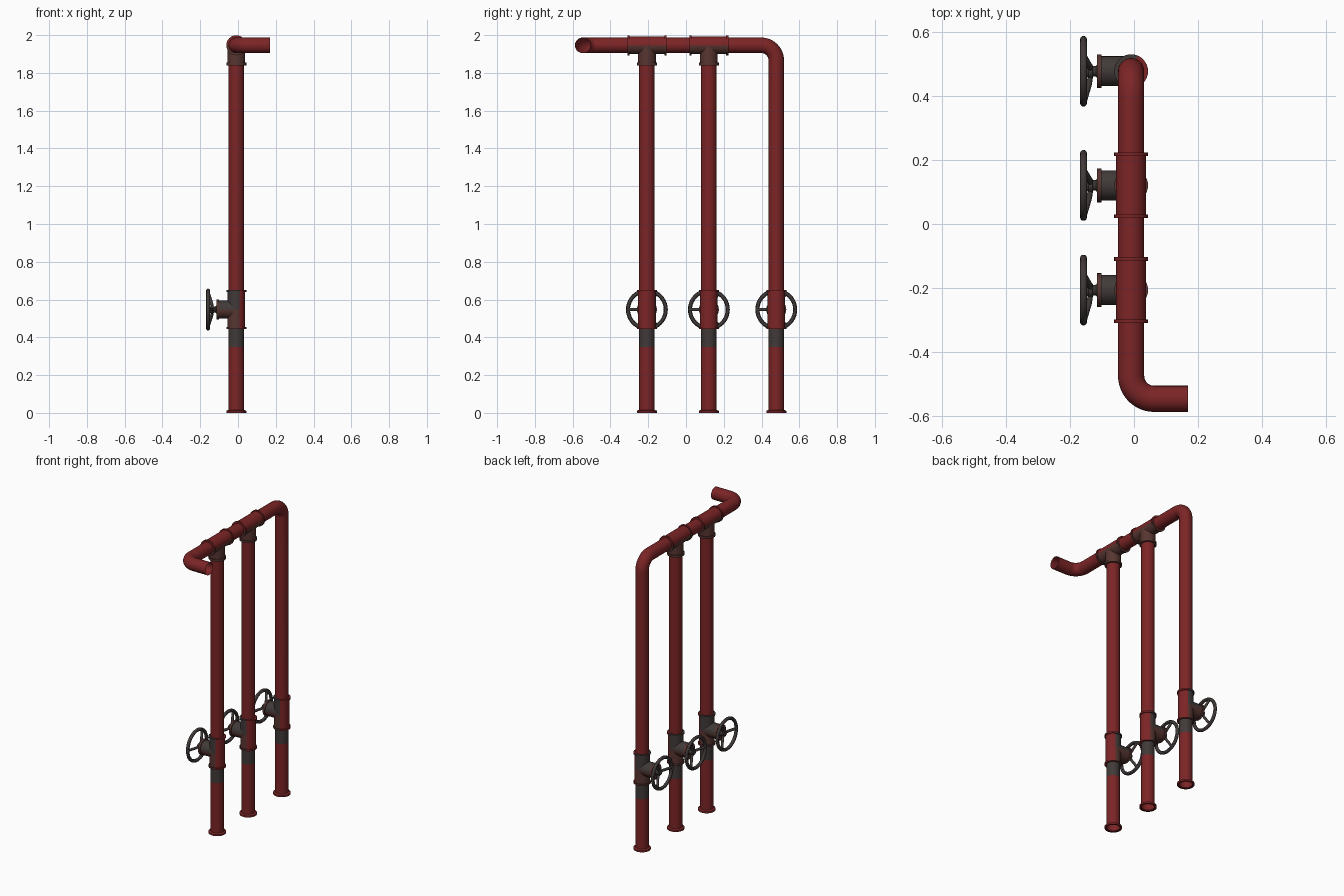
import bpy, bmesh, math
from mathutils import Vector, Matrix

if "Cube" in bpy.data.objects:
    bpy.data.objects.remove(bpy.data.objects["Cube"])

CX, TOP, VALVE_Z = -0.009, 1.946, 0.547
R, RB, RF = 0.041, 0.047, 0.053          # pipe, fitting body, flange radii
YS = (-0.207, 0.121, 0.478)              # riser positions
SEG = 32


def mat(name, rgb):
    m = bpy.data.materials.new(name)
    m.diffuse_color = (*rgb, 1)
    m.use_nodes = True
    m.node_tree.nodes["Principled BSDF"].inputs["Base Color"].default_value = m.diffuse_color
    return m


RED = mat("red paint", (0.20, 0.018, 0.019))
BROWN = mat("worn brown", (0.095, 0.036, 0.030))
GREY = mat("bare dark iron", (0.052, 0.042, 0.040))


def lathe(bm, profile, m):
    """Revolve (radius, height) points around local z, then transform by m."""
    rings = []
    for r, h in profile:
        rings.append([bm.verts.new(m @ Vector((r * math.cos(a), r * math.sin(a), h)))
                      for a in (2 * math.pi * i / SEG for i in range(SEG))])
    for a, b in zip(rings, rings[1:]):
        for i in range(SEG):
            j = (i + 1) % SEG
            bm.faces.new((a[i], a[j], b[j], b[i]))


def finish(bm, name, mats, rule=None, m=Matrix()):
    bmesh.ops.remove_doubles(bm, verts=bm.verts, dist=1e-5)
    bmesh.ops.recalc_face_normals(bm, faces=bm.faces)
    if rule:
        for f in bm.faces:
            f.material_index = rule(f.calc_center_median())
    bm.transform(m)
    me = bpy.data.meshes.new(name)
    bm.to_mesh(me)
    bm.free()
    for k in mats:
        me.materials.append(k)
    ob = bpy.data.objects.new(name, me)
    bpy.context.collection.objects.link(ob)
    bpy.ops.object.select_all(action='DESELECT')
    ob.select_set(True)
    bpy.context.view_layer.objects.active = ob
    bpy.ops.object.shade_smooth_by_angle(angle=math.radians(35))
    return ob


def turned(name, profile, material, m):
    bm = bmesh.new()
    lathe(bm, profile, Matrix())
    return finish(bm, name, [material], m=m)


def tube(name, pts, radius, material, res=12):
    """Round tube along a polyline, open at the ends."""
    cu = bpy.data.curves.new(name, 'CURVE')
    cu.dimensions = '3D'
    cu.bevel_depth, cu.bevel_resolution = radius, res
    sp = cu.splines.new('POLY')
    sp.points.add(len(pts) - 1)
    for p, q in zip(sp.points, pts):
        p.co = (*q, 1)
    tmp = bpy.data.objects.new(name + "_curve", cu)
    bpy.context.collection.objects.link(tmp)
    me = bpy.data.meshes.new_from_object(tmp.evaluated_get(bpy.context.evaluated_depsgraph_get()))
    bpy.data.objects.remove(tmp)
    bm = bmesh.new()
    bm.from_mesh(me)
    bpy.data.meshes.remove(me)
    for f in bm.faces:
        f.material_index = 0
    return finish(bm, name, [material])


def bend(corner, d_in, d_out, r, n=12):
    """Quarter arc replacing a square corner."""
    c = Vector(corner) - d_in * r + d_out * r
    return [c - d_out * r * math.cos(t) + d_in * r * math.sin(t)
            for t in (math.pi / 2 * i / n for i in range(n + 1))]


def tee(name, m, rule):
    """T fitting: run along local x, branch towards local -z."""
    L, t = 0.103, 0.011
    run = [(R - .002, -L), (RF, -L), (RF, -L + t), (RB, -L + t), (RB, -.06), (RB, -.02), (RB, 0),
           (RB, .02), (RB, .06), (RB, L - t), (RF, L - t), (RF, L), (R - .002, L)]
    branch = [(RB, 0), (RB, L - t), (RF, L - t), (RF, L + .003), (0.0001, L + .003)]
    bm = bmesh.new()
    lathe(bm, run, Matrix.Rotation(math.pi / 2, 4, 'Y'))
    lathe(bm, branch, Matrix.Rotation(math.pi, 4, 'X'))
    return finish(bm, name, [RED, BROWN, GREY], rule, m)


X, Y, Z = Vector((1, 0, 0)), Vector((0, 1, 0)), Vector((0, 0, 1))

# header pipe: up the last riser, over, along and out to the side
path = [Vector((CX, YS[2], 0.6))]
path += bend((CX, YS[2], TOP), Z, -Y, 0.08)
path += bend((CX, -0.547, TOP), -Y, X, 0.072)
path += [Vector((0.169, -0.547, TOP))]
tube("header_pipe", path, R, RED)

# tees under the header
for i, y in enumerate(YS[:2]):
    tee(f"header_tee_{i}", Matrix.Translation((CX, y, TOP)) @ Matrix.Rotation(math.pi / 2, 4, 'Z'),
        lambda c: 0 if c.z > 0.004 else 1)
    turned(f"riser_pipe_{i}", [(R, 0.6), (R, TOP - 0.1)], RED, Matrix.Translation((CX, y, 0)))

# local x -> up, local z -> world x, so the valve branch points to -x
VROT = Matrix(((0, 0, 1), (0, -1, 0), (1, 0, 0))).to_4x4()


def valve_rule(c):
    if c.z > 0.02:
        return 0
    if c.z < -0.05:
        return 1
    return 2 if c.x > 0 else 1


for i, y in enumerate(YS):
    base = Matrix.Translation((CX, y, 0))
    # lower pipe, bare section and floor collar
    turned(f"lower_pipe_{i}", [(R, 0.005), (R, 0.35)], RED, base)
    turned(f"bare_pipe_{i}", [(R, 0.35), (R, 0.47)], GREY, base)
    turned(f"floor_collar_{i}", [(R, 0), (RF, 0), (RF, 0.011), (R, 0.016)], RED, base)
    # valve body
    tee(f"valve_body_{i}", Matrix.Translation((CX, y, VALVE_Z)) @ VROT, valve_rule)
    # stem and hub, pointing to -x
    out = Matrix.Translation((0, y, VALVE_Z)) @ Matrix.Rotation(-math.pi / 2, 4, 'Y')
    turned(f"valve_stem_{i}", [(.026, .112), (.017, .119), (.016, .128), (.021, .130),
                               (.021, .143), (.016, .148), (.0001, .148)], GREY, out)
    # hand wheel rim and three spokes
    bpy.ops.mesh.primitive_torus_add(major_radius=0.1, minor_radius=0.0108, major_segments=40,
                                     minor_segments=12, location=(-0.158, y, VALVE_Z),
                                     rotation=(0, math.pi / 2, 0))
    rim = bpy.context.object
    rim.name = f"wheel_rim_{i}"
    rim.data.materials.append(GREY)
    bpy.ops.object.shade_smooth_by_angle()
    for k in range(3):
        a = math.pi + k * 2 * math.pi / 3
        d = Vector((0, math.cos(a), math.sin(a)))
        c = Vector((0, y, VALVE_Z))
        tube(f"wheel_spoke_{i}_{k}", [c + d * 0.012 - X * 0.136, c + d * 0.04 - X * 0.140,
                                      c + d * 0.098 - X * 0.157], 0.0085, GREY, 4)
